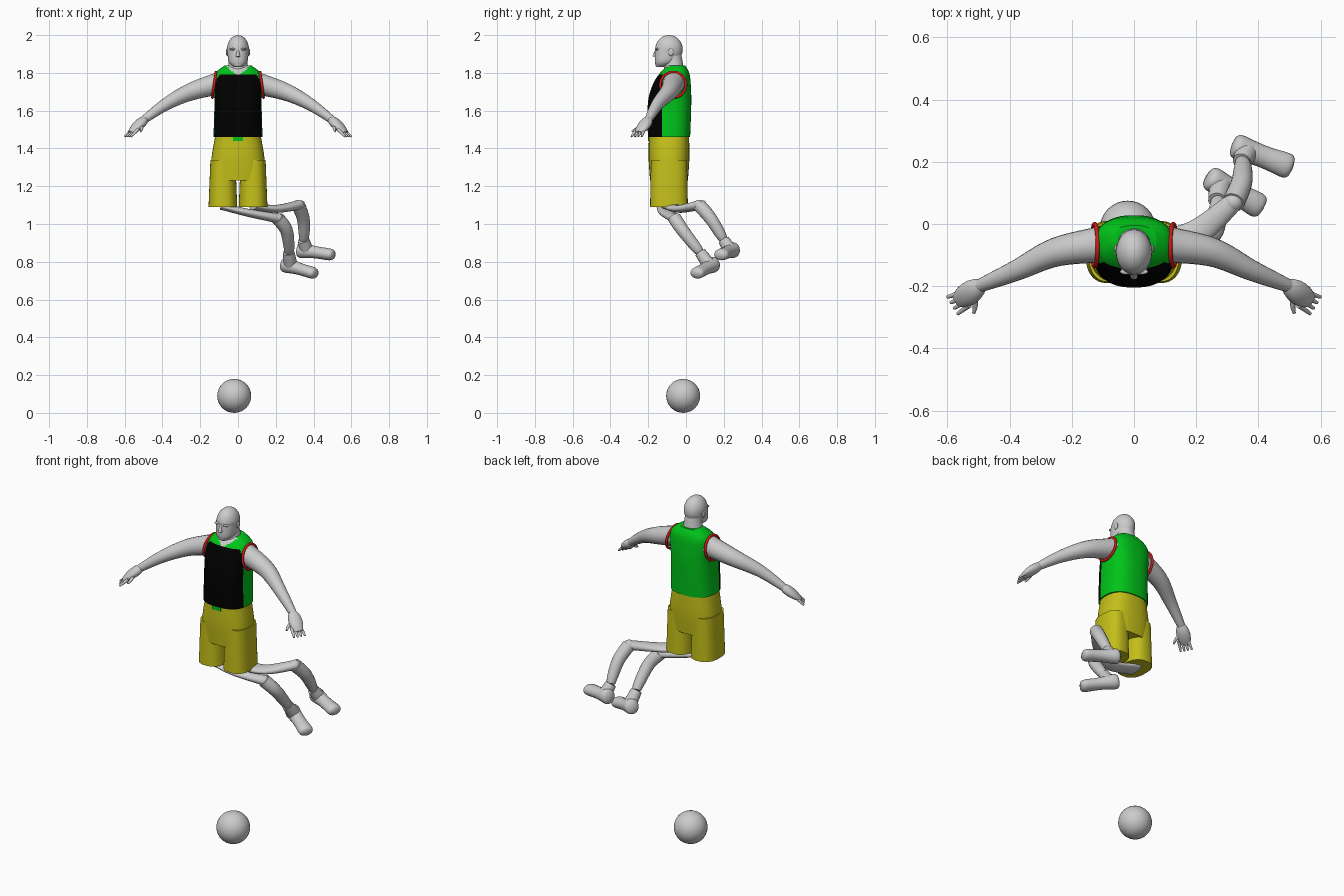
import bpy, bmesh, math
from mathutils import Vector

if "Cube" in bpy.data.objects:
    bpy.data.objects.remove(bpy.data.objects["Cube"])


def material(name, red, green, blue):
    mat = bpy.data.materials.new(name)
    mat.use_nodes = True
    colour = (red, green, blue, 1)
    mat.diffuse_color = colour
    mat.node_tree.nodes["Principled BSDF"].inputs["Base Color"].default_value = colour
    return mat


GREY = material("pale grey", 0.6, 0.6, 0.6)
GREEN = material("jersey green", 0, 0.55, 0.01)
BLACK = material("jersey black", 0, 0, 0)
RED = material("trim red", 0.65, 0.01, 0.01)
YELLOW = material("shorts yellow", 0.55, 0.52, 0.01)


def finish(ob, name, *mats):
    """Name, colour and smooth an object."""
    ob.name = name
    for mat in mats:
        ob.data.materials.append(mat)
    bpy.ops.object.select_all(action='DESELECT')
    ob.select_set(True)
    bpy.context.view_layer.objects.active = ob
    bpy.ops.object.shade_smooth_by_angle(angle=math.radians(50))


def resample(rows, steps):
    """Smooth curve through rows of numbers."""
    knots = [Vector(row) for row in rows]
    knots = [knots[0]] + knots + [knots[-1]]
    samples = []
    for before, start, end, after in zip(knots, knots[1:], knots[2:], knots[3:]):
        leave, arrive = (end - before) / 2, (after - start) / 2
        for i in range(steps):
            t = i / steps
            ease = t * t * (3 - 2 * t)
            samples.append(start.lerp(end, ease) + leave * (t * (1 - t) ** 2)
                           - arrive * (t * t * (1 - t)))
    return samples + [knots[-1]]


def outline(count, power):
    """Unit superellipse."""
    for i in range(count):
        angle = math.tau * i / count
        c, s = math.cos(angle), math.sin(angle)
        yield (math.copysign(abs(c) ** (2 / power), c),
               math.copysign(abs(s) ** (2 / power), s))


def skin(name, rings, mats, rule=None):
    """Bridge rings into a closed surface, coloured by an optional rule."""
    bm = bmesh.new()
    loops = [[bm.verts.new(point) for point in ring] for ring in rings]
    count = len(loops[0])
    for low, high in zip(loops, loops[1:]):
        for i in range(count):
            j = (i + 1) % count
            bm.faces.new((low[i], low[j], high[j], high[i]))
    bm.faces.new(loops[0])
    bm.faces.new(loops[-1])
    bmesh.ops.recalc_face_normals(bm, faces=bm.faces)
    if rule:
        for face in bm.faces:
            face.material_index = rule(face.calc_center_median())
    mesh = bpy.data.meshes.new(name)
    bm.to_mesh(mesh)
    bm.free()
    ob = bpy.data.objects.new(name, mesh)
    bpy.context.collection.objects.link(ob)
    finish(ob, name, *mats)


def stack(name, rows, mats, power=2.5, count=48, centre=0, rule=None):
    """Level rings: height, centre y, half width, half depth."""
    rings = [[(centre + width * u, y + depth * v, z) for u, v in outline(count, power)]
             for z, y, width, depth in resample(rows, 6)]
    skin(name, rings, mats, rule)


def tube(name, path, width, flat=lambda t: 1, side=1, steps=6):
    """Limb along a path; width and flatness are rules along its length."""
    points = resample([(x * side, y, z) for x, y, z in path], steps)
    last = len(points) - 1
    rings = []
    for i, point in enumerate(points):
        t = i / last
        along = (points[min(i + 1, last)] - points[max(i - 1, 0)]).normalized()
        across = along.cross(Vector((0, 0, 1))).normalized()
        upward = across.cross(along)
        rings.append([point + across * u * width(t) + upward * v * width(t) * flat(t)
                      for u, v in outline(20, 2)])
    skin(name, rings, [GREY])


def ball(name, centre, size):
    bpy.ops.mesh.primitive_uv_sphere_add(segments=32, ring_count=16, location=centre)
    bpy.context.object.scale = size
    finish(bpy.context.object, name, GREY)


SIDES = (("left", 1), ("right", -1))

# Ball on the floor
ball("ball", (-0.02, -0.015, 0.09), (0.09, 0.09, 0.09))

# Head, neck and face
ball("cranium", (0, -0.09, 1.925), (0.058, 0.073, 0.075))
stack("jaw", [(1.83, -0.135, 0.02, 0.02), (1.86, -0.11, 0.05, 0.055),
              (1.93, -0.093, 0.056, 0.07)], [GREY], power=2.2)
stack("neck", [(1.76, -0.065, 0.08, 0.06), (1.84, -0.065, 0.052, 0.05),
               (1.91, -0.075, 0.045, 0.048)], [GREY], power=2)
tube("nose", [(0, -0.158, 1.92), (0, -0.167, 1.885)], lambda t: 0.005 + 0.007 * t)
ball("lips", (0, -0.157, 1.867), (0.02, 0.008, 0.007))
ball("chin", (0, -0.148, 1.843), (0.022, 0.014, 0.012))
for word, side in SIDES:
    ball(word + "_brow", (0.022 * side, -0.153, 1.925), (0.023, 0.01, 0.006))
    ball(word + "_ear", (0.058 * side, -0.08, 1.91), (0.006, 0.014, 0.02))


# Jersey: green back, black front panel, bare neckline
def jersey_colour(spot):
    if spot.y < -0.09 and spot.z > 1.785 + 0.8 * abs(spot.x):
        return 2
    return 1 if spot.y < -0.125 and spot.z < 1.795 else 0


stack("jersey", [(1.46, -0.09, 0.13, 0.112), (1.64, -0.087, 0.125, 0.115),
                 (1.74, -0.075, 0.13, 0.1), (1.8, -0.06, 0.118, 0.077),
                 (1.84, -0.05, 0.07, 0.045)],
      [GREEN, BLACK, GREY], count=96, rule=jersey_colour)

# Shorts with a tie at the waist
stack("shorts_hips", [(1.23, -0.09, 0.146, 0.1), (1.35, -0.09, 0.14, 0.108),
                      (1.47, -0.09, 0.12, 0.106)], [YELLOW])
bpy.ops.mesh.primitive_cube_add(size=1, location=(0, -0.197, 1.45))
bpy.context.object.scale = (0.055, 0.009, 0.022)
finish(bpy.context.object, "waist_tie", GREEN)

for word, side in SIDES:
    stack(word + "_shorts_leg", [(1.09, -0.09, 0.076, 0.1), (1.34, -0.09, 0.066, 0.096)],
          [YELLOW], centre=0.08 * side)
    # Red armhole trim
    bpy.ops.mesh.primitive_torus_add(major_radius=0.068, minor_radius=0.007,
                                     location=(0.126 * side, -0.068, 1.737),
                                     rotation=(0, math.radians(82 * side), 0))
    finish(bpy.context.object, word + "_armhole_trim", RED)
    # Arm, palm, fingers and thumb
    tube(word + "_arm", [(0.1, -0.065, 1.745), (0.25, -0.09, 1.7), (0.38, -0.15, 1.635),
                         (0.5, -0.2, 1.55)], lambda t: 0.06 - 0.04 * t, side=side)
    tube(word + "_palm", [(0.49, -0.195, 1.557), (0.57, -0.25, 1.485)],
         lambda t: 0.02 + 0.018 * math.sin(math.pi * t), lambda t: 0.9 - 0.5 * t, side)
    for k in range(4):
        tube(word + "_finger", [(0.56 - 0.01 * k, -0.222 - 0.013 * k, 1.5),
                                (0.6 - 0.011 * k, -0.235 - 0.018 * k, 1.463)],
             lambda t: 0.01 - 0.005 * t, side=side)
    tube(word + "_thumb", [(0.515, -0.22, 1.525), (0.51, -0.26, 1.505), (0.515, -0.286, 1.49)],
         lambda t: 0.012 - 0.007 * t, side=side)


# Bent legs trailing to one side, each ending in a blunt, waisted shoe
def shoe_width(t):
    blunt = math.sqrt(1 - abs(2 * t - 1) ** 6)
    return 0.008 + blunt * (0.032 + 0.004 * math.cos(math.tau * t))


def leg(word, thigh, shin, heel, toe):
    knee, ankle = shin[0], Vector(shin[-1])
    tube(word + "_thigh", thigh + [knee], lambda t: 0.058 - 0.028 * t, lambda t: 0.35 + 0.5 * t * t)
    ball(word + "_knee", knee, (0.03, 0.03, 0.028))
    tube(word + "_shin", shin, lambda t: 0.022 + 0.014 * math.cos(t * math.pi / 2))
    heel, toe = Vector(heel), Vector(toe)
    tube(word + "_shoe", [heel, toe], shoe_width, lambda t: 1.1 - 0.4 * t, steps=24)
    tube(word + "_shoe_cuff", [ankle, heel.lerp(toe, 0.25)], lambda t: 0.03 + 0.008 * t)


leg("left", [(0.08, -0.08, 1.095), (0.2, -0.03, 1.08)],
    [(0.32, 0.07, 1.1), (0.345, 0.13, 1.03), (0.35, 0.18, 0.95), (0.347, 0.2, 0.915)],
    (0.315, 0.255, 0.865), (0.51, 0.18, 0.835))
leg("right", [(-0.09, -0.1, 1.095), (0.05, -0.1, 1.06)],
    [(0.21, -0.06, 1.03), (0.255, -0.02, 0.97), (0.27, 0.05, 0.88), (0.268, 0.075, 0.85)],
    (0.235, 0.153, 0.79), (0.415, 0.05, 0.735))
